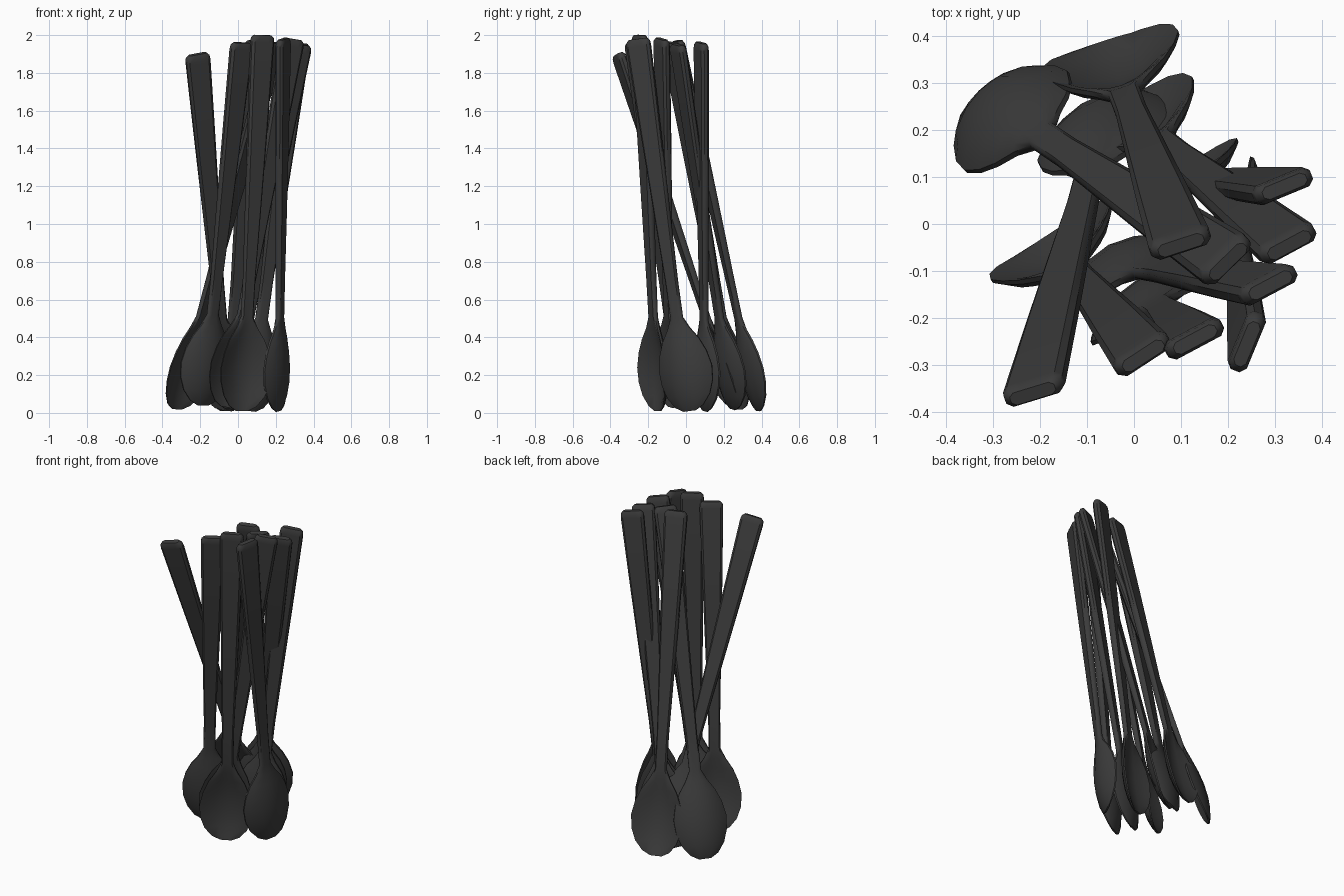
import bpy, math
from mathutils import Vector, Matrix

if "Cube" in bpy.data.objects:
    bpy.data.objects.remove(bpy.data.objects["Cube"])

mat = bpy.data.materials.new("dark_metal")
mat.diffuse_color = (0.045, 0.045, 0.045, 1)
mat.use_nodes = True
mat.node_tree.nodes["Principled BSDF"].inputs["Base Color"].default_value = mat.diffuse_color

# Spoon profile, tip to handle end: (distance, half width, half thickness, dish depth)
PROFILE = [
    (0.000, 0.035, 0.005, 0.000), (0.025, 0.080, 0.008, 0.016),
    (0.080, 0.122, 0.009, 0.042), (0.150, 0.146, 0.010, 0.058),
    (0.230, 0.152, 0.010, 0.062), (0.310, 0.134, 0.011, 0.052),
    (0.380, 0.104, 0.012, 0.034), (0.440, 0.064, 0.013, 0.014),
    (0.500, 0.034, 0.014, 0.000), (0.700, 0.034, 0.016, 0.000),
    (1.100, 0.045, 0.019, 0.000), (1.500, 0.056, 0.021, 0.000),
    (1.960, 0.067, 0.022, 0.000), (1.985, 0.064, 0.020, 0.000),
    (2.000, 0.050, 0.014, 0.000),
]
US = [-1, -0.8, -0.4, 0, 0.4, 0.8, 1]


def spoon(name, tip, top, angle, face):
    """Loft one spoon from tip to top; angle turns its width, face is the hollow side."""
    tip, top = Vector(tip), Vector(top)
    axis = (top - tip).normalized()
    a = math.radians(angle)
    wide = Vector((math.cos(a), math.sin(a), 0))
    wide = (wide - axis * wide.dot(axis)).normalized()
    normal = axis.cross(wide)
    k = (top - tip).length / 2
    verts, faces = [], []
    n = 2 * len(US)
    for t, w, h, d in PROFILE:
        ring = [(u, 1) for u in US] + [(u, -1) for u in reversed(US)]
        for u, side in ring:
            edge = 0.45 if abs(u) == 1 else 1
            y = -d * (1 - u * u) + d * 0.4 + side * h * edge
            verts.append(tip + axis * t * k + wide * u * w + normal * face * y)
    for r in range(len(PROFILE) - 1):
        for i in range(n):
            j = (i + 1) % n
            faces.append((r * n + i, r * n + j, (r + 1) * n + j, (r + 1) * n + i))
    last = (len(PROFILE) - 1) * n
    faces += [tuple(reversed(range(n))), tuple(range(last, last + n))]
    if face > 0:
        faces = [tuple(reversed(f)) for f in faces]
    me = bpy.data.meshes.new(name)
    me.from_pydata(verts, [], faces)
    me.materials.append(mat)
    ob = bpy.data.objects.new(name, me)
    bpy.context.collection.objects.link(ob)
    bpy.ops.object.select_all(action='DESELECT')
    ob.select_set(True)
    bpy.context.view_layer.objects.active = ob
    bpy.ops.object.shade_smooth_by_angle(angle=math.radians(40))


# Bundle: tip, handle end, width direction in degrees, hollow side
SPOONS = [
    ((-0.05, 0.27, 0.02), (-0.215, -0.36, 1.90), 20, -1),
    ((-0.06, 0.385, 0.01), (0.10, -0.045, 1.97), 18, 1),
    ((-0.325, 0.275, 0.02), (0.20, -0.08, 1.96), 43, -1),
    ((-0.185, -0.03, 0.04), (0.02, -0.28, 1.96), 33, 1),
    ((0.02, -0.15, 0.01), (0.13, -0.245, 2.00), 28, -1),
    ((0.215, 0.02, 0.01), (0.24, -0.255, 1.98), 68, 1),
    ((0.06, 0.10, 0.01), (0.32, 0.08, 1.96), 22, 1),
    ((-0.04, 0.25, 0.02), (0.33, -0.045, 1.95), 27, 1),
    ((-0.06, -0.08, 0.03), (0.29, -0.13, 1.98), 27, -1),
]
for i, s in enumerate(SPOONS):
    spoon(f"spoon_{i + 1}", *s)
